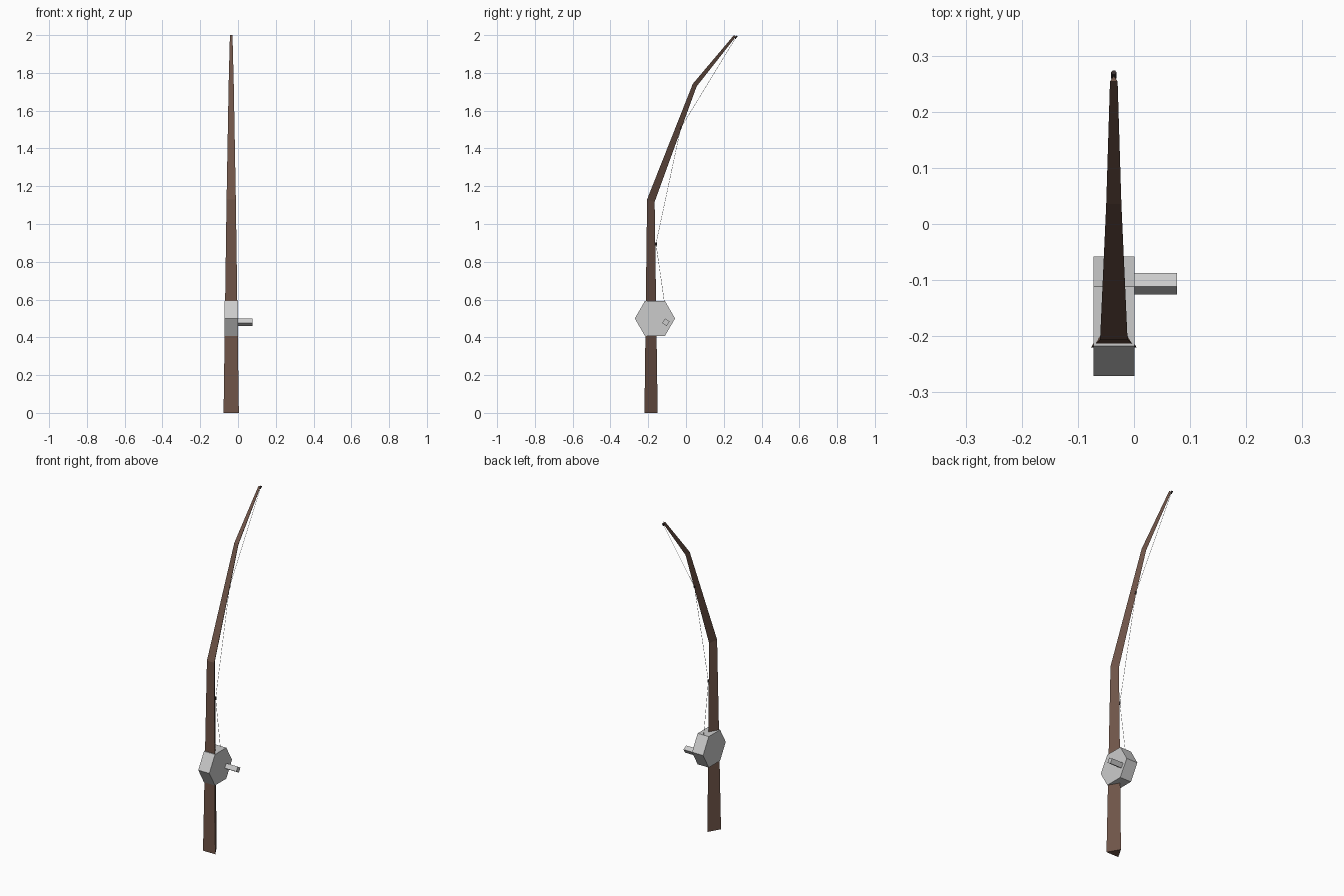
import bpy, bmesh
from math import radians, sin, cos, sqrt
from mathutils import Vector

if "Cube" in bpy.data.objects:
    bpy.data.objects.remove(bpy.data.objects["Cube"])

CX = -0.036  # rod centre plane


def material(name, rgb):
    m = bpy.data.materials.new(name)
    m.diffuse_color = (*rgb, 1)
    m.use_nodes = True
    m.node_tree.nodes["Principled BSDF"].inputs["Base Color"].default_value = m.diffuse_color
    return m


def loft(name, rings, mat=None):
    """Skin a stack of equal-sided rings and cap both ends."""
    bm = bmesh.new()
    loops = [[bm.verts.new(p) for p in ring] for ring in rings]
    n = len(loops[0])
    for a, b in zip(loops, loops[1:]):
        for i in range(n):
            j = (i + 1) % n
            bm.faces.new((a[i], a[j], b[j], b[i]))
    bm.faces.new(loops[0][::-1])
    bm.faces.new(loops[-1])
    bmesh.ops.recalc_face_normals(bm, faces=bm.faces)
    mesh = bpy.data.meshes.new(name)
    bm.to_mesh(mesh)
    bm.free()
    ob = bpy.data.objects.new(name, mesh)
    bpy.context.collection.objects.link(ob)
    if mat:
        mesh.materials.append(mat)
    return ob


def prism_x(name, sides, radius, x0, x1, y, z, turn=0):
    """Regular prism along the x axis."""
    ang = [radians(turn + 360 * i / sides) for i in range(sides)]
    return loft(name, [[(x, y + radius * cos(a), z + radius * sin(a)) for a in ang]
                       for x in (x0, x1)])


def stick(name, p, q, radius, sides, mat=None):
    """Thin prism between two points of the y-z plane."""
    p, q = Vector((CX, *p)), Vector((CX, *q))
    u = Vector((1, 0, 0))
    v = (q - p).normalized().cross(u)
    ang = [radians(360 * i / sides) for i in range(sides)]
    return loft(name, [[c + radius * (u * cos(a) + v * sin(a)) for a in ang]
                       for c in (p, q)], mat)


brown = material("wood", (0.16, 0.09, 0.065))
dark = material("dark_metal", (0.04, 0.03, 0.03))

# Bent, tapering rod: triangular section, flat to the front, ridge at the back
# (half width, front y, front z, ridge y, ridge z)
stations = [(0.0405, -0.22, 0, -0.15, 0),
            (0.0245, -0.206, 1.13, -0.166, 1.117),
            (0.0135, 0.036, 1.742, 0.056, 1.728),
            (0.0068, 0.254, 2.0, 0.264, 1.992)]
loft("rod", [[(CX - w, fy, fz), (CX + w, fy, fz), (CX, by, bz)]
             for w, fy, fz, by, bz in stations], brown)

# Six-sided reel and its square crank handle
prism_x("reel", 6, 0.1065, -0.072, 0.001, -0.1645, 0.5)
prism_x("reel_handle", 4, 0.02, -0.01, 0.077, -0.1065, 0.48, 13)

# Line guides on the ridge, with the line strung between them
points = [(-0.112, 0.57), (-0.159, 0.895), (-0.028, 1.508), (0.265, 1.989)]
for (y, z), d in zip(points[1:], [(0, 1), (0.37, 0.93), (0.63, 0.78)]):
    h = 0.008
    stick("line_guide", (y - d[0] * h, z - d[1] * h), (y + d[0] * h, z + d[1] * h),
          0.005, 6, dark)
for a, b in zip(points, points[1:]):
    stick("fishing_line", a, b, 0.001, 3)
